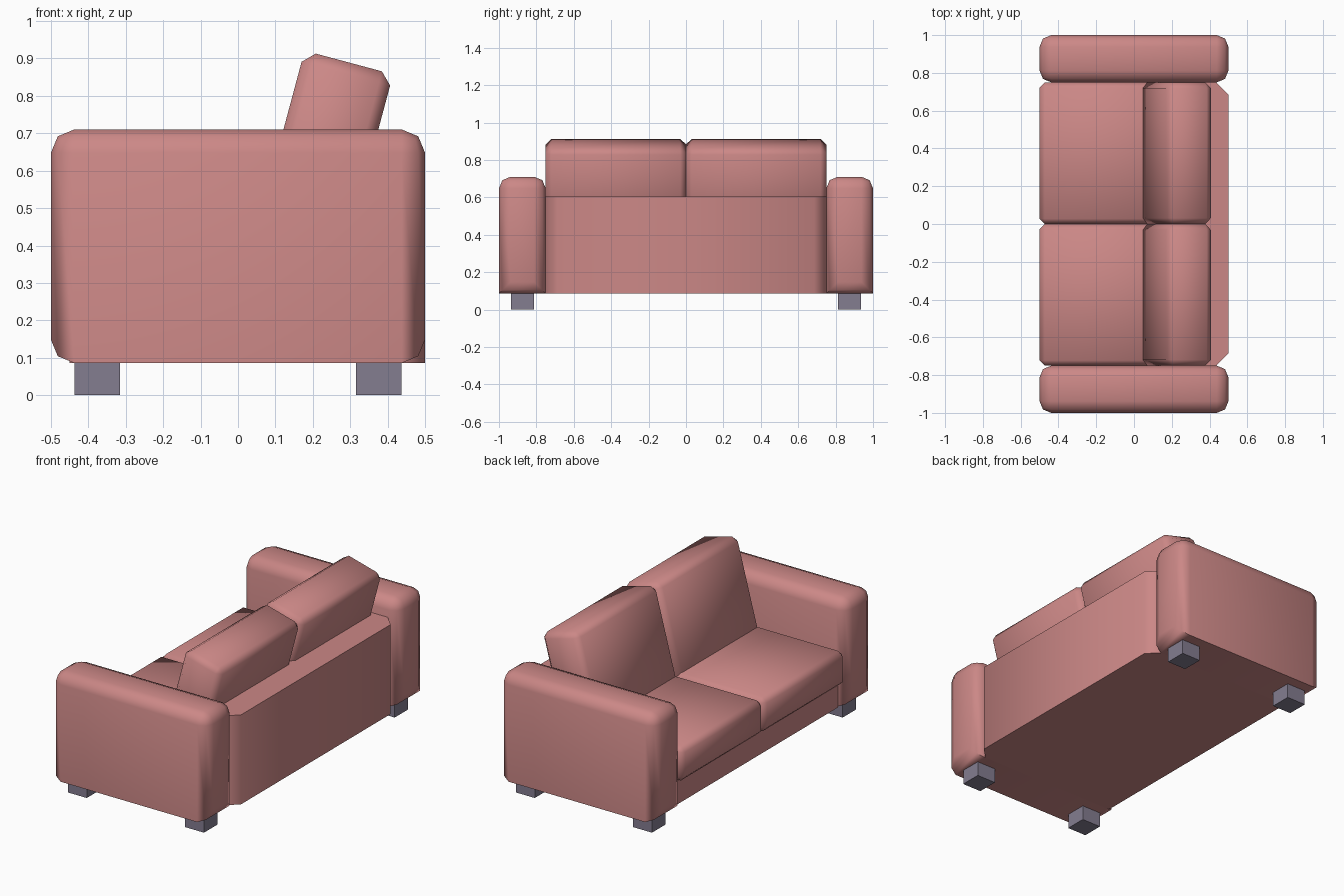
import bpy, bmesh, math
from mathutils import Vector, Matrix

if "Cube" in bpy.data.objects:
    bpy.data.objects.remove(bpy.data.objects["Cube"], do_unlink=True)


def material(name, rgb):
    m = bpy.data.materials.new(name)
    m.use_nodes = True
    m.diffuse_color = (*rgb, 1)
    m.node_tree.nodes["Principled BSDF"].inputs["Base Color"].default_value = (*rgb, 1)
    return m


fabric = material("rose fabric", (0.60, 0.245, 0.24))
leg_grey = material("grey leg", (0.23, 0.205, 0.28))


def prism(name, profile, y0, y1, mat, bevel=0, segments=1, pick=None, turn=None, angle=50):
    """Extrude an xz profile along y, then bevel the edges chosen by pick."""
    bm = bmesh.new()
    face = bm.faces.new([bm.verts.new((x, y0, z)) for x, z in profile])
    grown = bmesh.ops.extrude_face_region(bm, geom=[face])["geom"]
    moved = [v for v in grown if isinstance(v, bmesh.types.BMVert)]
    bmesh.ops.translate(bm, verts=moved, vec=(0, y1 - y0, 0))
    bmesh.ops.recalc_face_normals(bm, faces=bm.faces)
    if bevel:
        edges = [e for e in bm.edges if pick is None or pick(e)]
        bmesh.ops.bevel(bm, geom=edges, offset=bevel, segments=segments,
                        profile=0.5, affect='EDGES')
    if turn:
        bmesh.ops.transform(bm, matrix=turn, verts=bm.verts)
    bmesh.ops.recalc_face_normals(bm, faces=bm.faces)
    mesh = bpy.data.meshes.new(name)
    bm.to_mesh(mesh)
    bm.free()
    mesh.materials.append(mat)
    obj = bpy.data.objects.new(name, mesh)
    bpy.context.collection.objects.link(obj)
    bpy.ops.object.select_all(action='DESELECT')
    obj.select_set(True)
    bpy.context.view_layer.objects.active = obj
    bpy.ops.object.shade_smooth_by_angle(angle=math.radians(angle))
    return obj


def rect(x0, x1, z0, z1):
    return [(x0, z0), (x1, z0), (x1, z1), (x0, z1)]


FLOOR, SEAT, DECK, BACK = 0.086, 0.43, 0.23, 0.605


def middle(e):
    return (e.verts[0].co + e.verts[1].co) / 2


def direction(e):
    return (e.verts[1].co - e.verts[0].co).normalized()


def arm_edge(e):
    # every edge but the two long ones underneath
    return not (middle(e).z < FLOOR + 0.01 and abs(direction(e).x) > 0.9)


def rear_corner(e):
    return middle(e).x > 0.49 and abs(direction(e).z) > 0.9


# Base and backrest in one L-shaped body
body = [(-0.45, FLOOR), (0.5, FLOOR), (0.5, BACK), (0.27, BACK), (0.27, DECK), (-0.45, DECK)]
prism("base_and_backrest", body, -0.75, 0.75, fabric, 0.065, 1, rear_corner)

# Back cushions lean towards the rear about their top front corner
lean = Matrix.Translation(Vector((0.178, 0, 0.921))) @ Matrix.Rotation(math.radians(15), 4, 'Y')

for side, s in (("left", 1), ("right", -1)):
    prism(side + "_arm", rect(-0.5, 0.5, FLOOR, 0.71), s * 0.75, s * 1.0,
          fabric, 0.062, 2, arm_edge)
    prism(side + "_seat_cushion", rect(-0.5, 0.26, DECK, SEAT), 0, s * 0.75, fabric, 0.028)
    prism(side + "_back_cushion", rect(0, 0.245, -0.56, 0), 0, s * 0.75,
          fabric, 0.031, turn=lean)
    # Legs under both ends of the arm
    for end, e in (("front", -1), ("rear", 1)):
        x0, x1 = sorted((e * 0.315, e * 0.437))
        prism(f"{side}_{end}_leg", rect(x0, x1, 0, FLOOR + 0.01), s * 0.812, s * 0.936, leg_grey)
